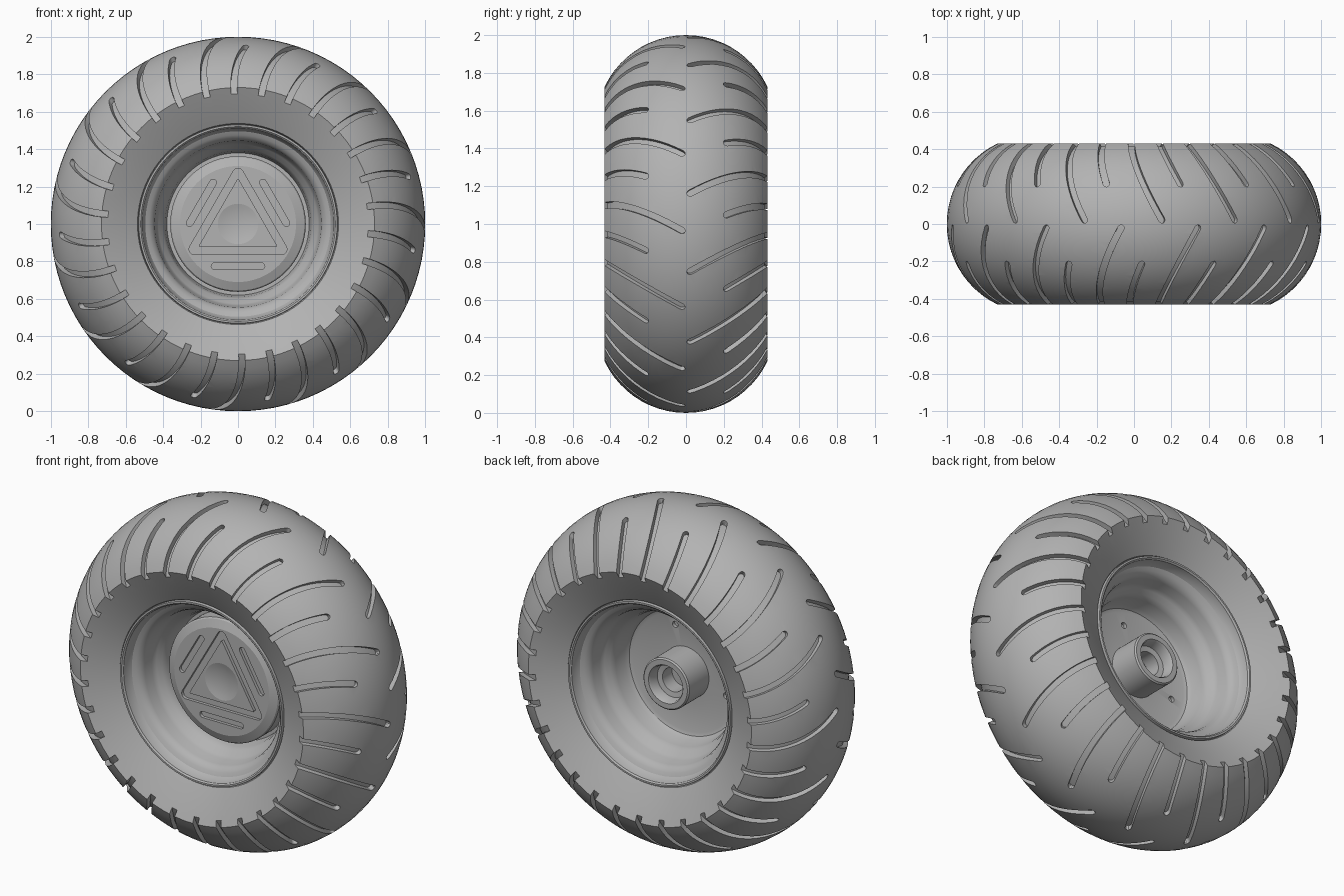
import bpy, bmesh, math
from math import sin, cos, pi, radians
from mathutils import Vector

if "Cube" in bpy.data.objects:
    bpy.data.objects.remove(bpy.data.objects["Cube"])

grey = bpy.data.materials.new("plain_grey")
grey.use_nodes = True
GREY = (0.45, 0.45, 0.45, 1)
grey.diffuse_color = GREY
grey.node_tree.nodes["Principled BSDF"].inputs["Base Color"].default_value = GREY

ARC = 0.477          # tread cross-section radius
ARC_C = 0.523        # distance of its centre from the axle
ARC_END = radians(64.4)


def to_object(bm, name):
    bmesh.ops.remove_doubles(bm, verts=bm.verts, dist=1e-5)
    bmesh.ops.recalc_face_normals(bm, faces=bm.faces)
    mesh = bpy.data.meshes.new(name)
    bm.to_mesh(mesh)
    bm.free()
    mesh.materials.append(grey)
    ob = bpy.data.objects.new(name, mesh)
    bpy.context.collection.objects.link(ob)
    return ob


def activate(ob):
    bpy.ops.object.select_all(action='DESELECT')
    ob.select_set(True)
    bpy.context.view_layer.objects.active = ob


def cut(ob, cutter):
    mod = ob.modifiers.new("cut", 'BOOLEAN')
    mod.object = cutter
    mod.solver = 'EXACT'
    activate(ob)
    bpy.ops.object.modifier_apply(modifier=mod.name)
    bpy.data.objects.remove(cutter)


def smooth(ob, angle=32):
    activate(ob)
    bpy.ops.object.shade_smooth_by_angle(angle=radians(angle))


def polar(r, y, t):
    """Point around the axle, t clockwise from the top seen from the front."""
    return Vector((r * sin(t), y, 1 + r * cos(t)))


def lathe(name, profile, closed=False, n=96):
    bm = bmesh.new()
    rings = [[bm.verts.new(polar(r, y, 2 * pi * i / n)) for i in range(n)] if r > 0
             else [bm.verts.new(polar(0, y, 0))] * n for r, y in profile]
    pairs = list(zip(rings, rings[1:]))
    if closed:
        pairs.append((rings[-1], rings[0]))
    for a, b in pairs:
        for i in range(n):
            j = (i + 1) % n
            quad = list(dict.fromkeys((a[i], a[j], b[j], b[i])))
            bm.faces.new(quad)
    return to_object(bm, name)


def bridge(bm, loops):
    """Join successive point loops into a tube."""
    rows = [[bm.verts.new(p) for p in loop] for loop in loops]
    n = len(rows[0])
    for a, b in zip(rows, rows[1:]):
        for i in range(n):
            bm.faces.new((a[i], a[(i + 1) % n], b[(i + 1) % n], b[i]))
    return rows


def prism(bm, outline, y0, y1):
    rows = bridge(bm, [[Vector((x, y, 1 + z)) for x, z in outline] for y in (y0, y1)])
    for row in rows:
        bm.faces.new(row)


# Tyre: rounded tread with dished sidewalls
steps = 22
arc = [(ARC_C + ARC * cos(a), ARC * sin(a))
       for a in (ARC_END * (2 * i / steps - 1) for i in range(steps + 1))]
tyre = lathe("tyre", [(0.525, -0.31), (0.537, -0.335), (0.63, -0.385)] + arc
             + [(0.63, 0.385), (0.537, 0.335), (0.525, 0.31)], closed=True)


# Tread grooves: curved, alternately long and short, staggered between the sides
def surface(a, side, turn, off):
    swing = max(0, 1 - a / ARC_END) ** 1.7
    t = radians(10.3 + 10.4 * swing + turn)
    return polar(ARC_C + (ARC + off) * cos(a), side * (ARC + off) * sin(a), t)


def groove(bm, start, side, turn, half=0.017):
    tip = [0, 0.004, 0.010, 0.017]
    end = radians(73)
    angles = [start + d / ARC for d in tip]
    angles += [angles[-1] + (end - angles[-1]) * i / 14 for i in range(1, 15)]
    loops = []
    for k, a in enumerate(angles):
        d = tip[k] if k < len(tip) else half
        w = max(0.004, math.sqrt(max(0, half ** 2 - (half - d) ** 2)))
        low, high = surface(a, side, turn, -0.028), surface(a, side, turn, 0.03)
        along = surface(a + 0.01, side, turn, 0) - surface(a - 0.01, side, turn, 0)
        across = along.cross(high - low).normalized() * w
        loops.append([low - across, low + across, high + across, high - across])
    rows = bridge(bm, loops)
    bm.faces.new(rows[0])
    bm.faces.new(rows[-1])


bm = bmesh.new()
for side, shift in ((-1, 0), (1, -11.4)):
    for i in range(15):
        groove(bm, radians(0.8), side, 24 * i + shift)
        groove(bm, math.asin(0.2 / ARC), side, 24 * i + 12 + shift)
cut(tyre, to_object(bm, "groove_cutter"))
smooth(tyre)

# Rim: stepped bowls on both sides, with the bored hub at the back
bowl = [(0.345, 0.0), (0.365, 0.008), (0.38, 0.03), (0.39, 0.10), (0.402, 0.135),
        (0.425, 0.155), (0.437, 0.18), (0.445, 0.235), (0.455, 0.26), (0.475, 0.275),
        (0.495, 0.285), (0.507, 0.305), (0.512, 0.337), (0.52, 0.345), (0.53, 0.345),
        (0.532, 0.335), (0.532, 0.30)]
hub = [(0, 0.03), (0.07, 0.03), (0.07, 0.12), (0.10, 0.125), (0.105, 0.18), (0.112, 0.19),
       (0.142, 0.19), (0.15, 0.182), (0.15, 0.0)]
front = [(r, min(-y, -0.03)) for r, y in reversed(bowl)]
rim = lathe("rim_and_hub", hub + bowl + front + [(0, -0.03)])

# Three bolt holes in the rim floor
bm = bmesh.new()
for i in range(3):
    c = polar(0.272, 0, radians(15 + 120 * i))
    prism(bm, [(c.x + 0.018 * cos(2 * pi * k / 16), c.z - 1 + 0.018 * sin(2 * pi * k / 16))
               for k in range(16)], -0.022, 0.05)
cut(rim, to_object(bm, "bolt_hole_cutter"))
smooth(rim)

# Hub cap: bevelled disc in the front bowl
FACE = -0.153
cap = lathe("hub_cap", [(0, -0.02), (0.355, -0.02), (0.362, -0.03), (0.362, -0.125),
                        (0.355, -0.135), (0.31, FACE), (0, FACE)])


def rounded_triangle(inradius, rad, n=6):
    pts = []
    for k in range(3):
        mid = radians(90 + 120 * k)
        reach = 2 * (inradius - rad)
        for i in range(n + 1):
            a = mid + radians(120) * (i / n - 0.5)
            pts.append((reach * cos(mid) + rad * cos(a), reach * sin(mid) + rad * sin(a)))
    return pts


def slot(k, dist=0.226, length=0.125, rad=0.018, n=8):
    pts = []
    for sx, base in ((1, -90), (-1, 90)):
        for i in range(n + 1):
            a = radians(base + 180 * i / n)
            pts.append((sx * length + rad * cos(a), -dist + rad * sin(a)))
    c, s = cos(radians(120 * k)), sin(radians(120 * k))
    return [(x * c - z * s, x * s + z * c) for x, z in pts]


# Recessed triangular band, three slots and a shallow central dish
bm = bmesh.new()
outer, inner = rounded_triangle(0.163, 0.028), rounded_triangle(0.123, 0.006)
band = [[Vector((x, y, 1 + z)) for x, z in loop] for loop, y in
        ((outer, FACE - 0.03), (outer, FACE + 0.018), (inner, FACE + 0.018),
         (inner, FACE - 0.03), (outer, FACE - 0.03))]
bridge(bm, band)
for k in range(3):
    prism(bm, slot(k), FACE - 0.03, FACE + 0.018)
cut(cap, to_object(bm, "relief_cutter"))
dish = lathe("dish_cutter", [(0, FACE + 0.015), (0.03, FACE + 0.014), (0.06, FACE + 0.0105),
                             (0.085, FACE + 0.006), (0.108, FACE), (0.12, FACE - 0.03),
                             (0, FACE - 0.03)], n=48)
cut(cap, dish)
smooth(cap, 12)
